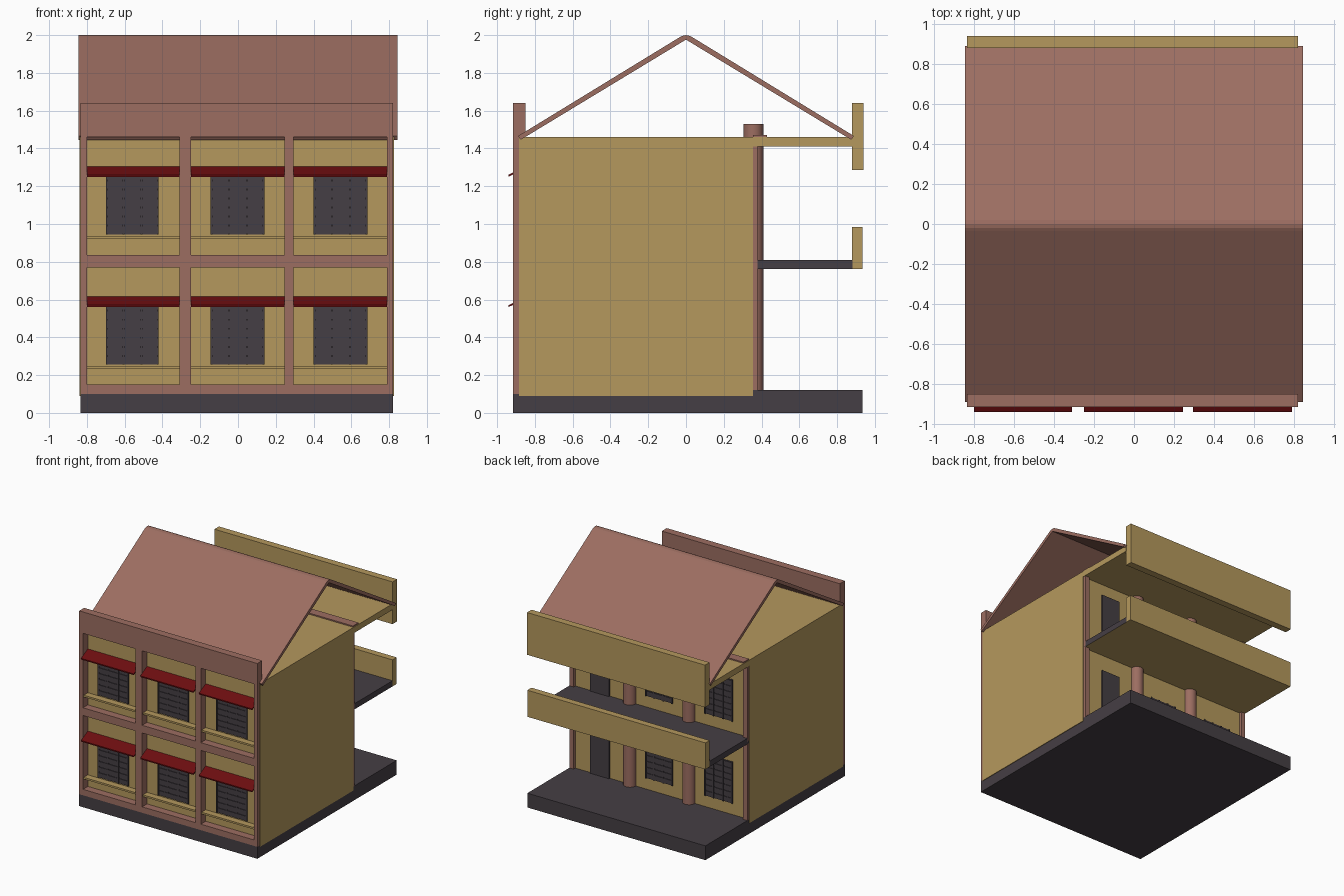
import bpy, bmesh, math

if "Cube" in bpy.data.objects:
    bpy.data.objects.remove(bpy.data.objects["Cube"])


def material(name, rgb):
    m = bpy.data.materials.new(name)
    m.diffuse_color = (*rgb, 1)
    m.use_nodes = True
    m.node_tree.nodes["Principled BSDF"].inputs["Base Color"].default_value = m.diffuse_color
    return m


YELLOW = material("ochre plaster", (0.46, 0.315, 0.110))
BROWN = material("terracotta", (0.335, 0.155, 0.120))
DARK = material("dark grey", (0.060, 0.049, 0.058))
RED = material("awning red", (0.150, 0.004, 0.005))


def finish(name, bm, *mats):
    bmesh.ops.recalc_face_normals(bm, faces=bm.faces)
    me = bpy.data.meshes.new(name)
    bm.to_mesh(me)
    bm.free()
    for m in mats:
        me.materials.append(m)
    ob = bpy.data.objects.new(name, me)
    bpy.context.collection.objects.link(ob)
    return ob


def add_box(bm, x, y, z):
    """Add a box given (min, max) on each axis."""
    vs = bmesh.ops.create_cube(bm, size=1)["verts"]
    for v in vs:
        v.co = [r[0] if c < 0 else r[1] for c, r in zip(v.co, (x, y, z))]


def boxes(name, mat, *items):
    bm = bmesh.new()
    for it in items:
        add_box(bm, *it)
    return finish(name, bm, mat)


def extrude_profile(name, mat, x, pts):
    """Extrude a closed (y, z) profile along x."""
    bm = bmesh.new()
    f = bm.faces.new([bm.verts.new((x[0], y, z)) for y, z in pts])
    new = bmesh.ops.extrude_face_region(bm, geom=[f])["geom"]
    bmesh.ops.translate(bm, vec=(x[1] - x[0], 0, 0),
                        verts=[g for g in new if isinstance(g, bmesh.types.BMVert)])
    return finish(name, bm, mat)


def window(name, x, z, y, out):
    """Dark pane with mullions and louvre slats; out is the facing direction in y."""
    def depth(a, b):
        return tuple(sorted((y + out * a, y + out * b)))
    parts = [(x, depth(-0.01, 0.004), z)]
    w = x[1] - x[0]
    for t in (0.0, 0.32, 0.66, 0.965):
        parts.append(((x[0] + t * w, x[0] + t * w + 0.01), depth(0, 0.012), z))
    n = 7
    step = (z[1] - z[0]) / n
    for i in range(n):
        z0 = z[0] + i * step
        parts.append((x, depth(0, 0.009), (z0 + 0.004, z0 + step - 0.006)))
    boxes(name, DARK, *parts)


X = (-0.835, 0.82)
FRONT = -0.915
WALL = -0.85
BACK = 0.355

# Plinth and raised rear veranda
boxes("plinth", DARK, (X, (-0.915, BACK), (0, 0.10)))
boxes("veranda_floor", DARK, (X, (BACK, 0.935), (0, 0.12)))

# Main block, with side walls wrapping beside the front frame
boxes("main_walls", YELLOW, ((-0.838, 0.825), (WALL, BACK), (0.09, 1.46)))
boxes("side_wall_edges", YELLOW,
      ((-0.838, -0.833), (-0.885, WALL), (0.09, 1.46)),
      ((0.819, 0.825), (-0.885, WALL), (0.09, 1.46)))

# Front frame: posts, bands and parapet
posts = [(-0.835, -0.80), (-0.31, -0.25), (0.245, 0.295), (0.79, 0.82)]
boxes("front_posts", BROWN, *[(p, (FRONT, WALL), (0.10, 1.47)) for p in posts])
boxes("front_bands", BROWN, *[(X, (FRONT, WALL), b)
                              for b in ((0.10, 0.15), (0.77, 0.835))])
boxes("front_parapet", BROWN, (X, (FRONT, WALL), (1.46, 1.64)))

# Front bays: sill, window and awning on each floor
bays = [(posts[i][1], posts[i + 1][0]) for i in range(3)]
front_windows = [(-0.70, -0.42), (-0.145, 0.14), (0.40, 0.685)]
for floor, dz in (("lower", 0.0), ("upper", 0.69)):
    for i, (bay, win) in enumerate(zip(bays, front_windows)):
        tag = f"{floor}_{i + 1}"
        boxes("sill_" + tag, YELLOW, (bay, (-0.905, WALL), (0.232 + dz, 0.247 + dz)))
        window("front_window_" + tag, win, (0.255 + dz, 0.59 + dz), WALL, -1)
        extrude_profile("awning_" + tag, RED, bay,
                        [(-0.94, 0.560 + dz), (-0.94, 0.570 + dz),
                         (WALL, 0.615 + dz), (WALL, 0.603 + dz)])

# Rear doors and windows
rear_windows = [(-0.686, -0.426), (-0.128, 0.123)]
for floor, z0, dz in (("lower", 0.12, 0.0), ("upper", 0.81, 0.69)):
    boxes("rear_door_" + floor, DARK, ((0.46, 0.635), (BACK, BACK + 0.012), (z0, z0 + 0.5)))
    for i, win in enumerate(rear_windows):
        window(f"rear_window_{floor}_{i + 1}", win, (0.215 + dz, 0.565 + dz), BACK, 1)

# Rear columns and corner pilasters
for i, x in enumerate((-0.28, 0.27)):
    bm = bmesh.new()
    bmesh.ops.create_cone(bm, cap_ends=True, segments=32, radius1=0.052,
                          radius2=0.052, depth=1.41)
    bmesh.ops.translate(bm, verts=bm.verts, vec=(x, 0.357, 0.825))
    for f in bm.faces:
        f.smooth = len(f.verts) == 4
    for e in bm.edges:
        e.smooth = all(len(f.verts) == 4 for f in e.link_faces)
    finish(f"rear_column_{i + 1}", bm, BROWN)
boxes("rear_pilasters", BROWN,
      ((-0.835, -0.795), (BACK, 0.378), (0.12, 1.42)),
      ((0.78, 0.82), (BACK, 0.378), (0.12, 1.42)))

# Balcony slab: dark with an ochre underside, plus its solid railing
slab = boxes("balcony_slab", DARK, (X, (BACK, 0.882), (0.762, 0.81)))
slab.data.materials.append(YELLOW)
for p in slab.data.polygons:
    p.material_index = 1 if p.normal.z < -0.5 else 0
boxes("balcony_railing", YELLOW, (X, (0.88, 0.935), (0.762, 0.985)))

# Rear roof slab, its edge strip and the rear parapet
boxes("rear_roof_slab", YELLOW, ((-0.838, 0.825), (BACK, 0.882), (1.41, 1.46)))
boxes("slab_strip", BROWN, (X, (BACK, 0.43), (1.455, 1.47)))
boxes("rear_parapet", YELLOW, (X, (0.88, 0.94), (1.285, 1.64)))

# Gable roof: thin open sheet with a rounded ridge
half = [(0.875, 1.446), (0.889, 1.466), (0.035, 1.988), (0.02, 1.996)]
under = (0.0, 1.976)
profile = half + [(0.0, 2.0)] + [(-y, z) for y, z in reversed(half)] + [under]
extrude_profile("gable_roof", BROWN, (-0.845, 0.845), profile)
